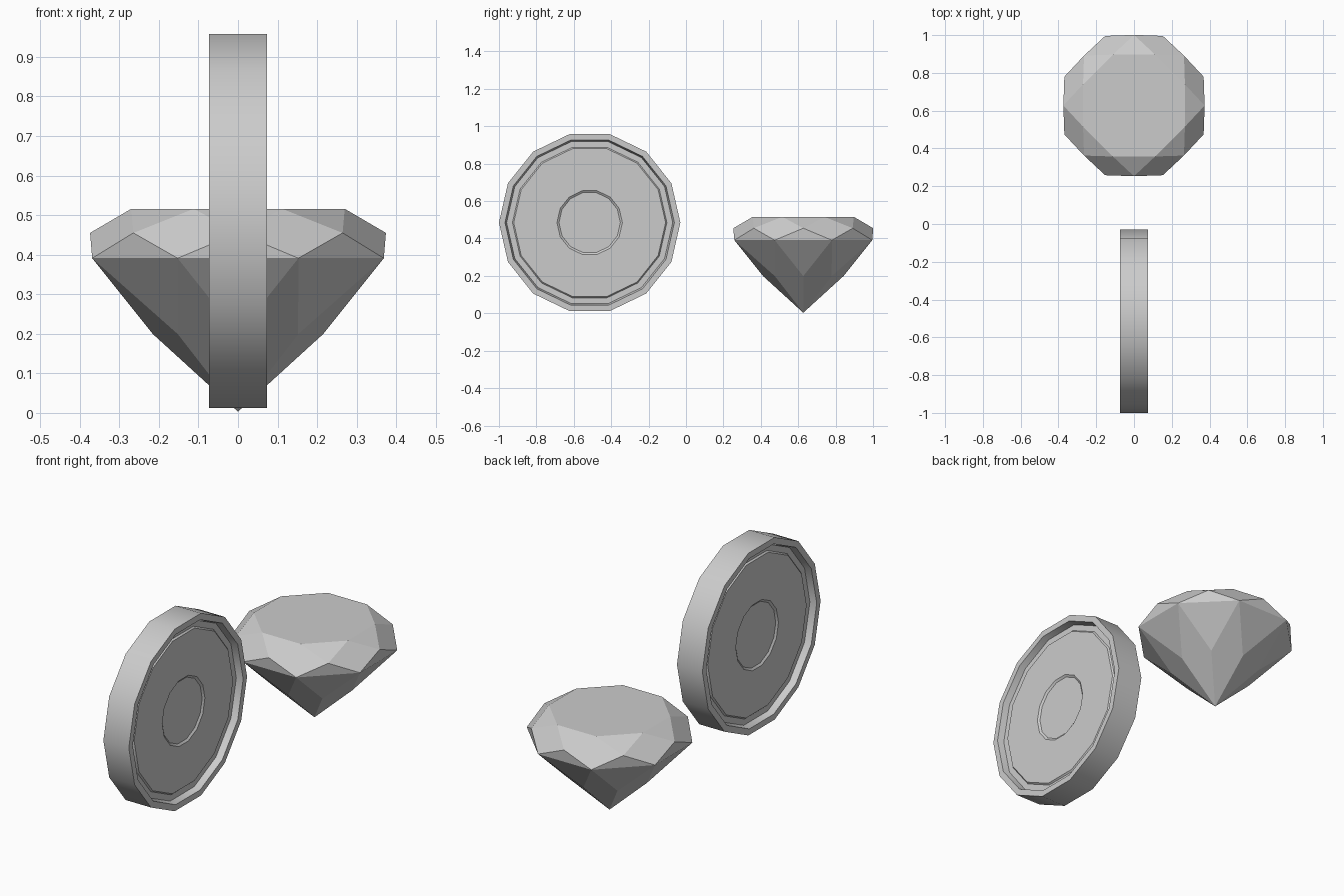
import bpy, bmesh
from math import sin, cos, pi

if "Cube" in bpy.data.objects:
    bpy.data.objects.remove(bpy.data.objects["Cube"])


def make_object(name, bm):
    bmesh.ops.recalc_face_normals(bm, faces=bm.faces)
    mesh = bpy.data.meshes.new(name)
    bm.to_mesh(mesh)
    bm.free()
    obj = bpy.data.objects.new(name, mesh)
    bpy.context.collection.objects.link(obj)
    return obj


# Coin: a 14-sided profile (radius, x) revolved around the x axis
SIDES = 14
half = [(0.164, 0.040), (0.175, 0.048), (0.406, 0.048),
        (0.413, 0.040), (0.444, 0.040), (0.453, 0.073), (0.485, 0.073)]
profile = half + [(r, -x) for r, x in reversed(half)]
bm = bmesh.new()
rings = []
for r, x in profile:
    rings.append([bm.verts.new((x, -0.515 + r * cos(2 * pi * i / SIDES),
                                0.485 + r * sin(2 * pi * i / SIDES)))
                  for i in range(SIDES)])
for a, b in zip(rings, rings[1:]):
    for i in range(SIDES):
        j = (i + 1) % SIDES
        bm.faces.new((a[i], a[j], b[j], b[i]))
bm.faces.new(rings[0])
bm.faces.new(rings[-1])
coin = make_object("coin", bm)
bpy.context.view_layer.objects.active = coin
coin.select_set(True)
bpy.ops.object.shade_smooth_by_angle(angle=pi / 6)

# Gem: eight-fold brilliant cut, flat facets
bm = bmesh.new()


def gem_ring(radius, z, offset):
    return [bm.verts.new((radius * cos(pi / 4 * (i + offset)),
                          0.627 + radius * sin(pi / 4 * (i + offset)), z))
            for i in range(8)]


table = gem_ring(0.292, 0.516, 0.5)
crown = gem_ring(0.374, 0.455, 0)
girdle = gem_ring(0.399, 0.391, 0.5)
pavilion = gem_ring(0.215, 0.199, 0)
tip = bm.verts.new((0, 0.627, 0.003))
bm.faces.new(table)
for i in range(8):
    p, n = i - 1, (i + 1) % 8
    bm.faces.new((table[p], crown[i], table[i]))                 # star facet
    bm.faces.new((table[i], crown[i], girdle[i], crown[n]))      # crown kite
    bm.faces.new((crown[i], girdle[p], girdle[i]))               # girdle facet
    bm.faces.new((girdle[p], pavilion[i], girdle[i]))            # lower girdle facet
    bm.faces.new((girdle[i], pavilion[i], tip, pavilion[n]))     # pavilion kite
make_object("gem", bm)
